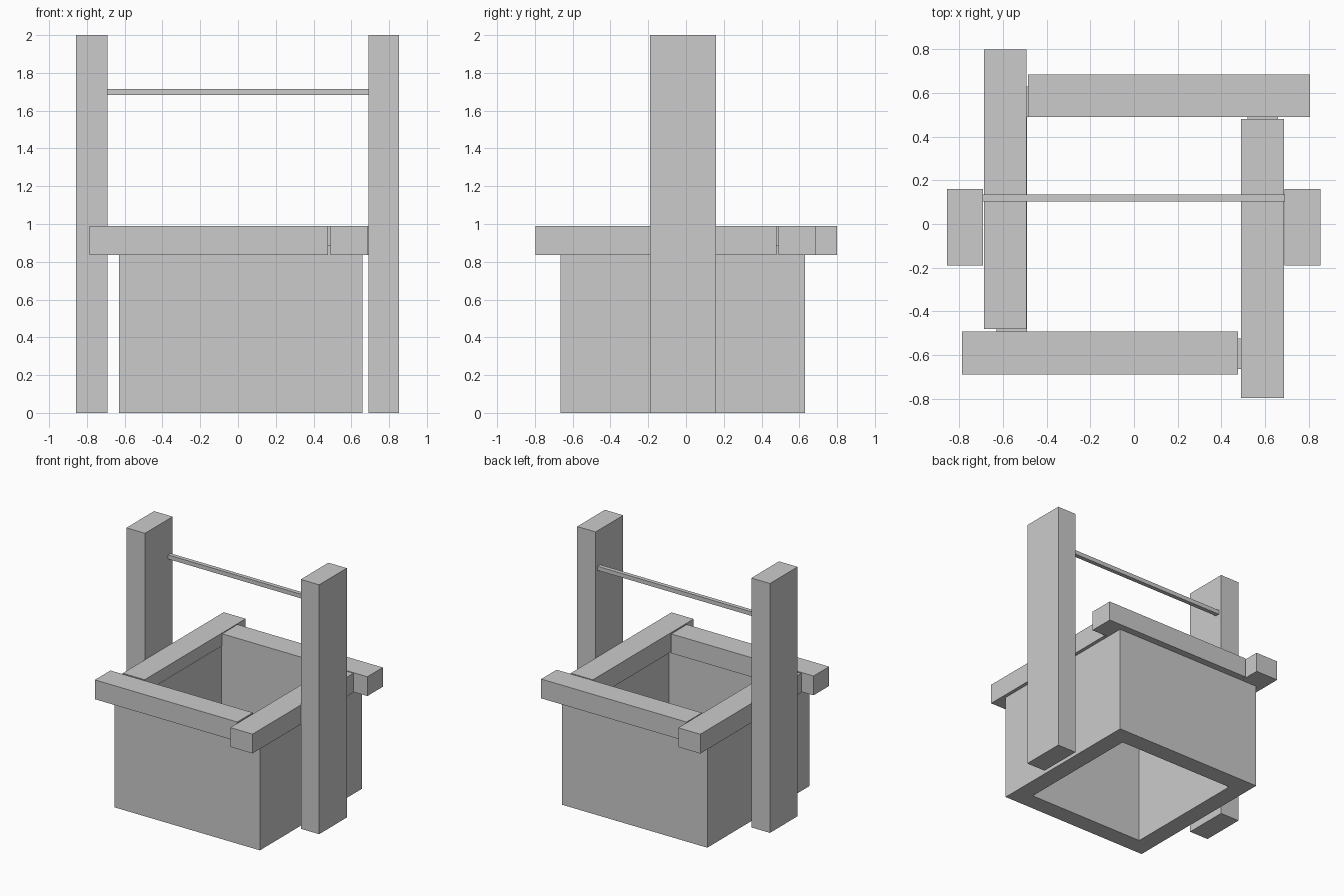
import bpy, bmesh

if "Cube" in bpy.data.objects:
    bpy.data.objects.remove(bpy.data.objects["Cube"])


def finish(name, bm):
    bmesh.ops.recalc_face_normals(bm, faces=bm.faces)
    mesh = bpy.data.meshes.new(name)
    bm.to_mesh(mesh)
    bm.free()
    obj = bpy.data.objects.new(name, mesh)
    bpy.context.collection.objects.link(obj)
    return obj


def box(name, x, y, z):
    """Box given by its (min, max) range on each axis."""
    bm = bmesh.new()
    bmesh.ops.create_cube(bm, size=1)
    for v in bm.verts:
        v.co = [r[0] if c < 0 else r[1] for c, r in zip(v.co, (x, y, z))]
    return finish(name, bm)


def square_tube(name, x, y, z, wall):
    """Open-ended rectangular shaft with thick walls."""
    bm = bmesh.new()

    def ring(inset, h):
        x0, x1, y0, y1 = x[0] + inset, x[1] - inset, y[0] + inset, y[1] - inset
        return [bm.verts.new((a, b, h)) for a, b in
                ((x0, y0), (x1, y0), (x1, y1), (x0, y1))]

    rings = [ring(0, z[0]), ring(0, z[1]), ring(wall, z[1]), ring(wall, z[0])]
    for i in range(4):
        a, b = rings[i], rings[(i + 1) % 4]
        for j in range(4):
            k = (j + 1) % 4
            bm.faces.new((a[j], a[k], b[k], b[j]))
    return finish(name, bm)


# Well shaft, open at top and bottom
square_tube("well_wall", (-0.63, 0.66), (-0.665, 0.63), (0, 0.89), 0.14)

# Rim beams in a pinwheel layout
rim_z = (0.835, 0.99)
box("rim_left", (-0.687, -0.492), (-0.48, 0.80), rim_z)
box("rim_back", (-0.485, 0.805), (0.49, 0.685), rim_z)
box("rim_right", (0.49, 0.687), (-0.797, 0.48), rim_z)
box("rim_front", (-0.787, 0.477), (-0.69, -0.493), rim_z)

# Upright posts
for side, x in (("left", (-0.857, -0.692)), ("right", (0.69, 0.853))):
    box("post_" + side, x, (-0.19, 0.16), (0, 2))

# Crossbar between the posts
box("crossbar", (-0.695, 0.69), (0.102, 0.135), (1.682, 1.715))
